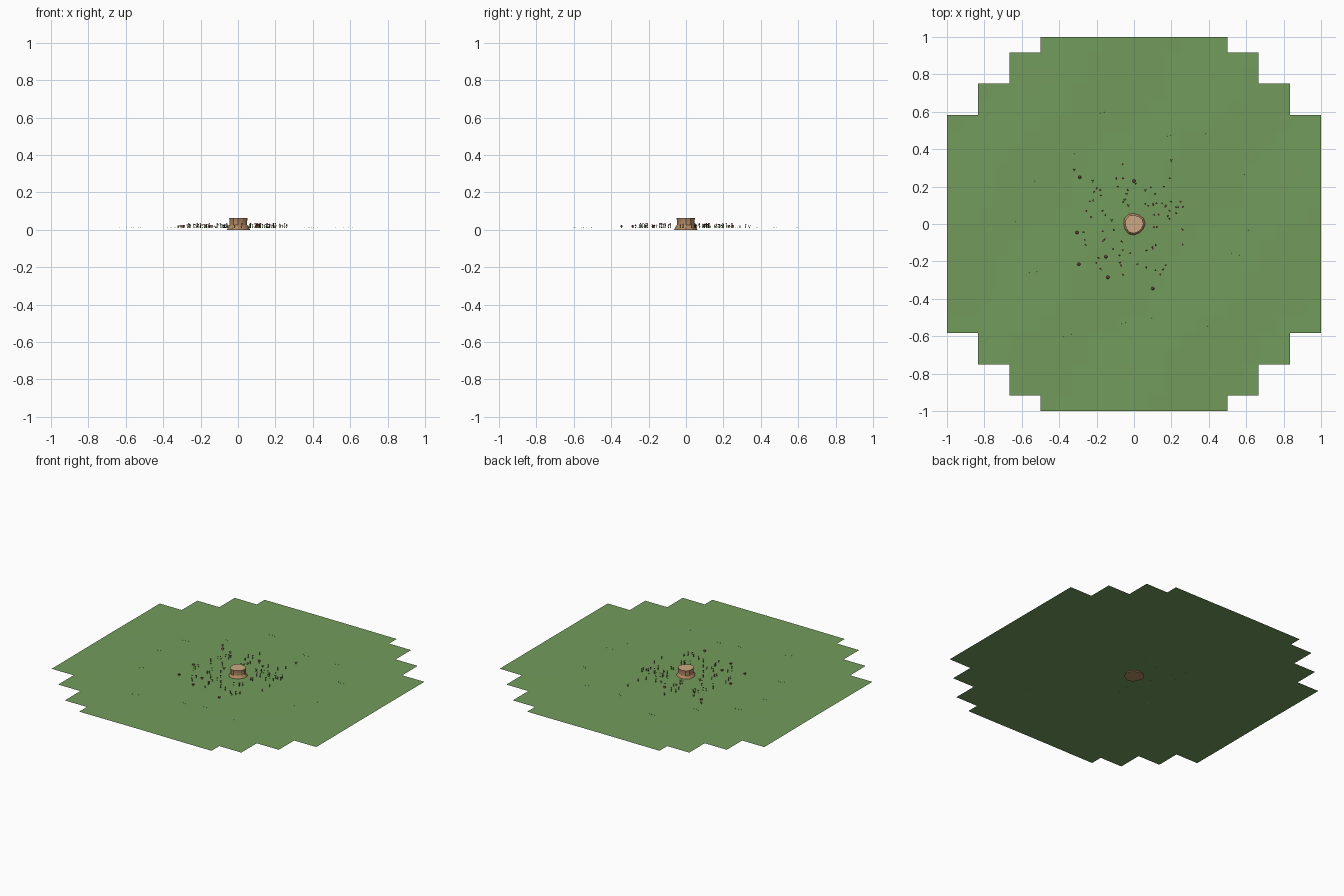
import bpy, bmesh, math, random
from mathutils import Matrix, Vector

if "Cube" in bpy.data.objects:
    bpy.data.objects.remove(bpy.data.objects["Cube"])

random.seed(7)
GROUND = 0.009


def mat(name, srgb):
    m = bpy.data.materials.new(name)
    m.diffuse_color = [((c + 0.055) / 1.055) ** 2.4 for c in srgb] + [1]
    m.use_nodes = True
    m.node_tree.nodes["Principled BSDF"].inputs["Base Color"].default_value = m.diffuse_color
    return m


grass = mat("grass green", (0.45, 0.61, 0.36))
bark = mat("bark tan", (0.70, 0.54, 0.39))
wood = mat("cut wood", (0.80, 0.66, 0.51))
leaf = mat("dark leaf", (0.24, 0.36, 0.17))
red = mat("deep red", (0.50, 0.20, 0.20))
pink = mat("dusty pink", (0.76, 0.48, 0.46))
cream = mat("pale straw", (0.82, 0.74, 0.50))


def finish(bm, name, mats):
    me = bpy.data.meshes.new(name)
    bm.to_mesh(me)
    bm.free()
    for m in mats:
        me.materials.append(m)
    ob = bpy.data.objects.new(name, me)
    bpy.context.collection.objects.link(ob)
    return ob


def cone(bm, r1, r2, h, sides, pos, mi, rot=Matrix()):
    """Capped cone standing on pos."""
    m = Matrix.Translation(pos) @ rot @ Matrix.Translation((0, 0, h / 2))
    res = bmesh.ops.create_cone(bm, cap_ends=True, segments=sides, radius1=r1,
                                radius2=r2, depth=h, matrix=m)
    for f in {f for v in res["verts"] for f in v.link_faces}:
        f.material_index = mi


# lawn: square cells with a stepped outline
bm = bmesh.new()
bmesh.ops.create_grid(bm, x_segments=24, y_segments=24, size=1)


def half_width(y):
    y = abs(y)
    return 1 if y < 7 / 12 else 5 / 6 if y < 0.75 else 2 / 3 if y < 11 / 12 else 0.5


doomed = [f for f in bm.faces
          if abs(f.calc_center_median().x) > half_width(f.calc_center_median().y)]
bmesh.ops.delete(bm, geom=doomed, context='FACES')
for v in bm.verts:
    v.co.z = GROUND + 0.0006 * math.sin(7 * v.co.x + 2) * math.cos(6 * v.co.y)
finish(bm, "lawn", [grass])

# stump: slightly irregular flared rings with a pale cut top
bm = bmesh.new()
N = 12
rings = []
for z, r in [(0, 0.062), (0.012, 0.057), (0.026, 0.047), (0.045, 0.047), (0.062, 0.049)]:
    ring = []
    for i in range(N):
        a = 2 * math.pi * i / N
        rr = r * (1 + 0.05 * math.sin(3 * a + 1))
        ring.append(bm.verts.new((rr * math.cos(a), rr * math.sin(a), z)))
    rings.append(ring)
for lo, hi in zip(rings, rings[1:]):
    for i in range(N):
        j = (i + 1) % N
        bm.faces.new((lo[i], lo[j], hi[j], hi[i]))
bm.faces.new(rings[0][::-1])
top = bm.faces.new(rings[-1])
bmesh.ops.inset_individual(bm, faces=[top], thickness=0.003)
top.material_index = 1
finish(bm, "stump", [bark, wood])

# mushrooms: short stem and a faceted cap
bm = bmesh.new()
for x, y in [(-0.29, 0.25), (0, 0.23), (-0.305, -0.045), (-0.295, -0.215),
             (-0.14, -0.285), (0.10, -0.345), (-0.15, -0.175)]:
    cone(bm, 0.004, 0.003, 0.009, 6, (x, y, GROUND), 0)
    cone(bm, 0.009, 0.006, 0.005, 8, (x, y, GROUND + 0.008), 1)
    cone(bm, 0.006, 0.002, 0.003, 8, (x, y, GROUND + 0.013), 2)
finish(bm, "mushrooms", [cream, red, pink])

# flowers: thin stalk, tilted leaf and small coloured head
bm = bmesh.new()
spots = [(-0.06, 0.32), (-0.06, 0.245), (0.19, 0.245), (-0.255, 0.07), (0.16, 0.20),
         (-0.20, 0.19), (-0.18, 0.18), (0.12, 0.11), (0.15, 0.11), (0.17, 0.10),
         (0.20, 0.12), (0.25, 0.12), (0.26, 0.09), (0.26, -0.03), (0.26, -0.11),
         (-0.19, -0.18), (-0.07, -0.22), (-0.06, -0.27), (0.14, -0.27), (0.17, -0.22),
         (-0.26, -0.11), (-0.17, 0.07), (-0.06, -0.14), (0.10, -0.13)]
extra = []
while len(extra) < 48:
    a, r = random.uniform(0, 2 * math.pi), random.uniform(0.10, 0.30)
    extra.append((r * math.cos(a), r * math.sin(a)))
for k, (x, y) in enumerate(spots + extra):
    h = random.uniform(0.012, 0.022)
    spin = Matrix.Rotation(random.uniform(0, 6.28), 4, 'Z')
    cone(bm, 0.0012, 0.0010, h, 4, (x, y, GROUND), 0)
    cone(bm, 0.0020, 0.0004, 0.010, 4, (x, y, GROUND + 0.002), 0,
         spin @ Matrix.Rotation(0.8, 4, 'X'))
    cone(bm, 0.0025, 0.0050, 0.004, 5, (x, y, GROUND + h), 1 + (k % 3 == 2), spin)
    cone(bm, 0.0025, 0.0015, 0.002, 5, (x, y, GROUND + h + 0.004), 2, spin)
finish(bm, "flowers", [leaf, red, pink])

# straw sprigs: pale tapered blades near the stump and at the rim
bm = bmesh.new()
for x, y in [(-0.32, 0.29), (0.20, 0.34), (-0.05, 0.13), (-0.03, 0.10), (-0.12, 0.02),
             (-0.04, 0.16), (0.06, 0.18), (-0.22, 0.23)]:
    for j in range(3):
        tilt = Matrix.Rotation(2.1 * j, 4, 'Z') @ Matrix.Rotation(0.45, 4, 'X')
        cone(bm, 0.0018, 0.0008, 0.018, 4, (x, y, GROUND), 0, tilt)
finish(bm, "straw_sprigs", [cream])

# grass tufts: tiny groups of blades further out
bm = bmesh.new()
for i in range(14):
    a = 2 * math.pi * i / 14 + random.uniform(-0.15, 0.15)
    r = random.uniform(0.50, 0.72)
    for j in range(3):
        p = Vector((r * math.cos(a) + 0.02 * j, r * math.sin(a) + random.uniform(-.01, .01),
                    GROUND))
        cone(bm, 0.0018, 0.0006, 0.004, 3, p, 0)
finish(bm, "grass_tufts", [grass])
